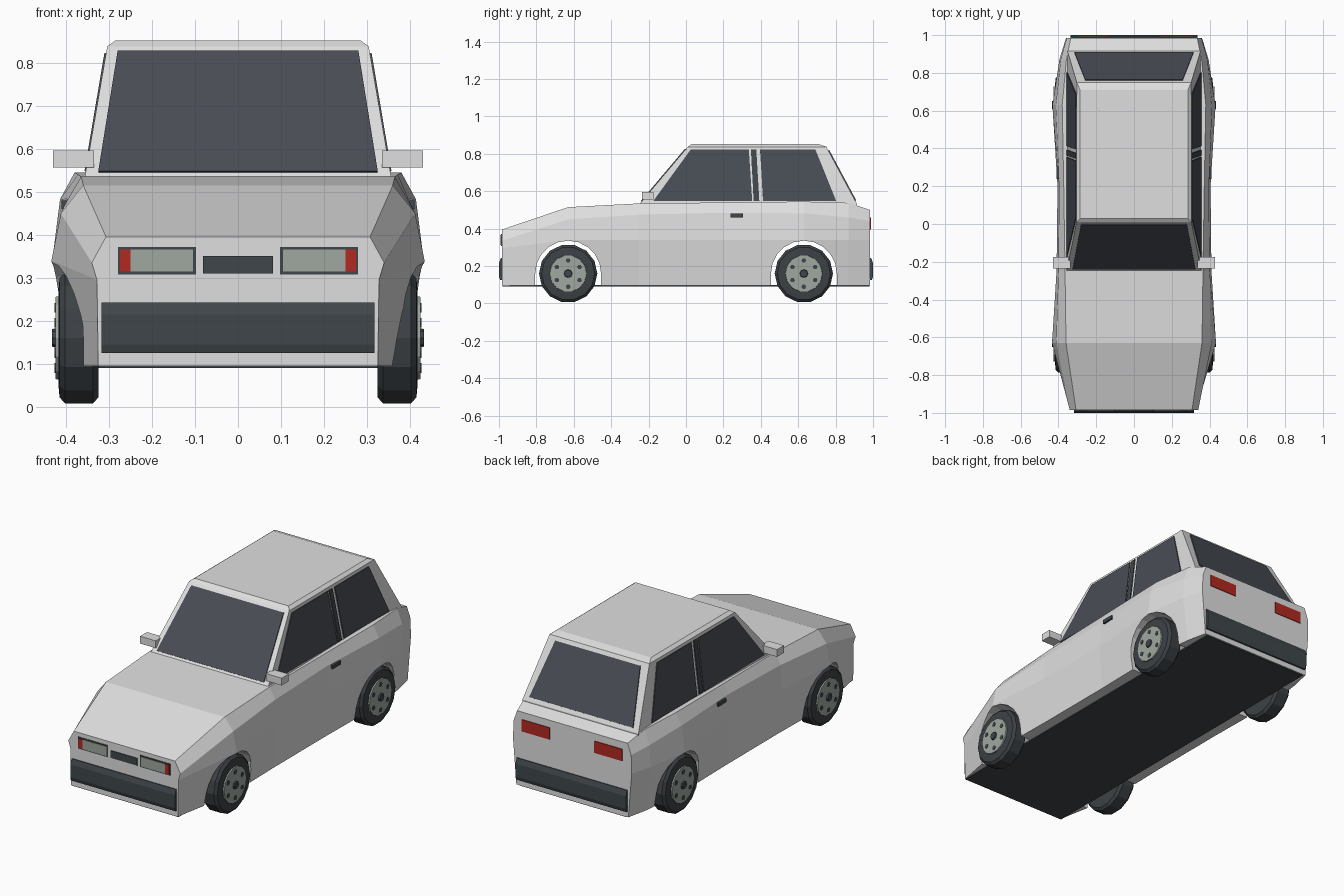
import bpy
import bmesh
from math import sin, cos, pi

if "Cube" in bpy.data.objects:
    bpy.data.objects.remove(bpy.data.objects["Cube"])


def material(name, rgb):
    m = bpy.data.materials.new(name)
    m.use_nodes = True
    m.diffuse_color = (*rgb, 1)
    m.node_tree.nodes["Principled BSDF"].inputs["Base Color"].default_value = (*rgb, 1)
    return m


PAINT = material("light grey paint", (0.74, 0.74, 0.74))
GLASS = material("dark glass", (0.065, 0.073, 0.09))
TRIM = material("dark trim", (0.05, 0.062, 0.07))
RUBBER = material("tyre rubber", (0.045, 0.053, 0.06))
SILVER = material("lens and rim grey", (0.35, 0.39, 0.35))
RED = material("red lamp", (0.45, 0.022, 0.015))


def loft(name, rings, mat):
    """Skin a row of equal-length point rings and cap both ends."""
    bm = bmesh.new()
    rows = [[bm.verts.new(p) for p in ring] for ring in rings]
    n = len(rows[0])
    for a, b in zip(rows, rows[1:]):
        for i in range(n):
            j = (i + 1) % n
            bm.faces.new((a[i], a[j], b[j], b[i]))
    bm.faces.new(rows[0])
    bm.faces.new(rows[-1])
    bmesh.ops.recalc_face_normals(bm, faces=bm.faces)
    me = bpy.data.meshes.new(name)
    bm.to_mesh(me)
    bm.free()
    me.materials.append(mat)
    ob = bpy.data.objects.new(name, me)
    bpy.context.collection.objects.link(ob)
    return ob


def prism(name, pts, d, mat):
    return loft(name, [pts, [tuple(a + b for a, b in zip(p, d)) for p in pts]], mat)


def box(name, x, y, z, mat):
    pts = [(x[0], y[0], z[0]), (x[1], y[0], z[0]), (x[1], y[0], z[1]), (x[0], y[0], z[1])]
    return prism(name, pts, (0, y[1] - y[0], 0), mat)


def lathe(name, profile, y, z, mat, sides):
    """Rings about the x axis from (x, radius) pairs."""
    return loft(name, [[(x, y + r * cos(2 * pi * i / sides), z + r * sin(2 * pi * i / sides))
                        for i in range(sides)] for x, r in profile], mat)


# Lower body: y, then (x, z) of top edge and shoulder, then waist and sill half widths
BOTTOM, WAIST = 0.095, 0.34
stations = [
    (-0.985, 0.307, 0.395, 0.340, 0.335, 0.328, 0.325),
    (-0.63, 0.360, 0.515, 0.412, 0.450, 0.434, 0.392),
    (-0.25, 0.365, 0.535, 0.400, 0.475, 0.410, 0.385),
    (0.20, 0.372, 0.540, 0.396, 0.485, 0.405, 0.385),
    (0.63, 0.380, 0.545, 0.414, 0.482, 0.432, 0.392),
    (0.87, 0.358, 0.538, 0.388, 0.460, 0.395, 0.365),
    (0.985, 0.335, 0.500, 0.357, 0.440, 0.360, 0.340),
]
rings = []
for y, xt, zt, xs, zs, xw, xb in stations:
    half = [(xb, BOTTOM), (xw, min(WAIST, zs - 0.04)), (xs, zs), (xt, zt)]
    rings.append([(x, y, z) for x, z in half] + [(-x, y, z) for x, z in reversed(half)])
body = loft("body_shell", rings, PAINT)

# Wheel arches cut through the body
WHEEL_Y, WHEEL_Z, ARCH = 0.63, 0.16, 0.176
for s in (-1, 1):
    pts = [(-0.6, s * WHEEL_Y + ARCH * cos(pi * i / 10), WHEEL_Z + ARCH * sin(pi * i / 10))
           for i in range(11)]
    pts += [(-0.6, s * WHEEL_Y - ARCH, 0), (-0.6, s * WHEEL_Y + ARCH, 0)]
    cutter = prism("arch_cutter", pts, (1.2, 0, 0), PAINT)
    cutter.hide_render = True
    mod = body.modifiers.new("arch", "BOOLEAN")
    mod.operation = "DIFFERENCE"
    mod.solver = "EXACT"
    mod.object = cutter
    bpy.context.view_layer.objects.active = body
    bpy.ops.object.modifier_apply(modifier=mod.name)
    bpy.data.objects.remove(cutter)

box("floor_panel", (-0.325, 0.325), (-0.98, 0.98), (0.09, 0.099), TRIM)

# Cabin with a slightly crowned roof
BELT, EAVE = 0.53, 0.838


def cabin_ring(z, xf, yf, xr, yr):
    return [(-xf, yf, z), (xf, yf, z), (xr, yr, z), (-xr, yr, z)]


loft("cabin", [cabin_ring(BELT - 0.03, 0.357, -0.25, 0.352, 0.915),
               cabin_ring(BELT, 0.357, -0.25, 0.352, 0.915),
               cabin_ring(EAVE, 0.304, 0.01, 0.303, 0.75),
               cabin_ring(0.852, 0.285, 0.03, 0.285, 0.71)], PAINT)


def up(z):
    return (z - BELT) / (EAVE - BELT)


# Windscreen and rear window
def end_glass(name, y0, y1, z0, z1, w0, w1, d):
    ya, yb = (y0 + (y1 - y0) * up(z) for z in (z0, z1))
    prism(name, [(-w0, ya, z0), (w0, ya, z0), (w1, yb, z1), (-w1, yb, z1)], d, GLASS)


end_glass("windscreen", -0.25, 0.01, 0.545, 0.825, 0.325, 0.28, (0, -0.004, 0.003))
end_glass("rear_window", 0.915, 0.75, 0.548, 0.818, 0.315, 0.258, (0, 0.005, 0.003))

# Side glass: y at the bottom front, bottom rear, top rear, top front
panes = {
    "front_side_window": (-0.175, 0.354, 0.336, 0.025, GLASS),
    "door_pillar": (0.362, 0.392, 0.376, 0.347, TRIM),
    "rear_side_window": (0.412, 0.803, 0.692, 0.396, GLASS),
}
for s, side in ((1, "left"), (-1, "right")):
    for name, (a, b, c, d, mat) in panes.items():
        lo, hi = 0.547, 0.822
        pts = [(s * (0.355 - 0.052 * up(z)), y, z)
               for y, z in ((a, lo), (b, lo), (c, hi), (d, hi))]
        prism(f"{side}_{name}", pts, (s * 0.005, 0, 0.001), mat)

    def mirrored(x0, x1):
        return tuple(sorted((s * x0, s * x1)))

    # Mirrors and door handles
    box(f"{side}_mirror", mirrored(0.335, 0.43), (-0.235, -0.175), (0.556, 0.596), PAINT)
    box(f"{side}_door_handle", mirrored(0.385, 0.411), (0.237, 0.305), (0.46, 0.48), TRIM)

    # Lamps
    box(f"{side}_headlamp_frame", mirrored(0.098, 0.279), (-0.988, -0.98), (0.308, 0.372), TRIM)
    box(f"{side}_headlamp_lens", mirrored(0.105, 0.25), (-0.991, -0.984), (0.314, 0.366), SILVER)
    box(f"{side}_indicator", mirrored(0.25, 0.275), (-0.991, -0.984), (0.314, 0.366), RED)
    box(f"{side}_tail_lamp", mirrored(0.135, 0.305), (0.98, 0.989), (0.395, 0.46), RED)

    # Wheels
    for end, wy in (("front", -WHEEL_Y), ("rear", WHEEL_Y)):
        tag = f"{side}_{end}"
        lathe(f"{tag}_tyre", [(s * 0.325, 0.142), (s * 0.337, 0.156), (s * 0.402, 0.156),
                              (s * 0.415, 0.142), (s * 0.418, 0.108)], wy, WHEEL_Z, RUBBER, 14)
        lathe(f"{tag}_rim", [(s * 0.40, 0.102), (s * 0.425, 0.098)], wy, WHEEL_Z, SILVER, 14)
        lathe(f"{tag}_hub", [(s * 0.42, 0.024), (s * 0.433, 0.02)], wy, WHEEL_Z, TRIM, 8)
        for i in range(6):
            a = pi / 6 + i * pi / 3
            lathe(f"{tag}_rim_hole_{i}", [(s * 0.42, 0.013), (s * 0.427, 0.013)],
                  wy + 0.07 * cos(a), WHEEL_Z + 0.07 * sin(a), TRIM, 6)

# Grille and bumpers
box("grille", (-0.081, 0.081), (-0.989, -0.98), (0.31, 0.35), TRIM)
for s, name, w in ((-1, "front_bumper", 0.317), (1, "rear_bumper", 0.335)):
    loft(name, [[(x, s * 0.98, 0.125), (x, s * 0.994, 0.125), (x, s, 0.145),
                 (x, s, 0.215), (x, s * 0.99, 0.243), (x, s * 0.98, 0.243)]
                for x in (-w, w)], TRIM)
